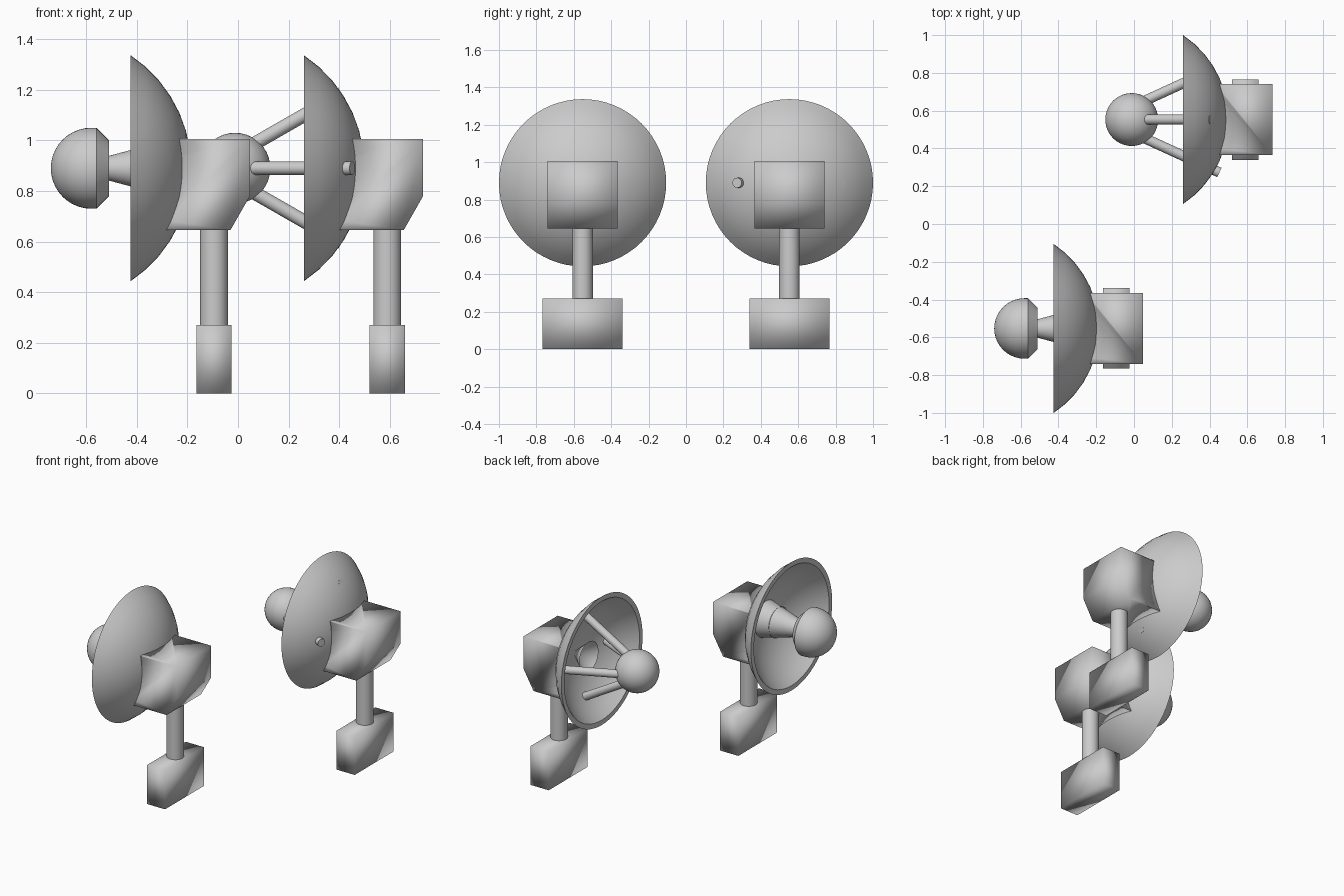
import bpy, bmesh, math
from mathutils import Vector

cube = bpy.data.objects.get("Cube")
if cube:
    bpy.data.objects.remove(cube, do_unlink=True)

grey = bpy.data.materials.new("light_grey")
grey.use_nodes = True
grey.diffuse_color = (0.6, 0.6, 0.6, 1)
grey.node_tree.nodes["Principled BSDF"].inputs["Base Color"].default_value = (0.6, 0.6, 0.6, 1)

AXIS_Z = 0.89       # height of the dish axis
RIM, DEPTH = 0.447, 0.24
SPHERE = (RIM ** 2 + DEPTH ** 2) / (2 * DEPTH)


def finish(name, bm, origin):
    bmesh.ops.recalc_face_normals(bm, faces=bm.faces)
    mesh = bpy.data.meshes.new(name)
    bm.to_mesh(mesh)
    bm.free()
    mesh.materials.append(grey)
    obj = bpy.data.objects.new(name, mesh)
    obj.location = origin
    bpy.context.collection.objects.link(obj)
    mesh.shade_smooth()
    return obj


def lathe(name, profile, origin, sides=48):
    """Spin (x, radius) points about the x axis."""
    bm = bmesh.new()
    verts = [bm.verts.new((x, 0, r)) for x, r in profile]
    edges = [bm.edges.new(pair) for pair in zip(verts, verts[1:])]
    bmesh.ops.spin(bm, geom=verts + edges, axis=(1, 0, 0), cent=(0, 0, 0),
                   angle=math.tau, steps=sides, use_duplicate=False)
    bmesh.ops.remove_doubles(bm, verts=bm.verts, dist=0.0005)
    return finish(name, bm, origin)


def sharpen(obj, degrees=35):
    obj.data.set_sharp_from_angle(angle=math.radians(degrees))


def rod(name, start, end, radius, origin, sides=20):
    start, end = Vector(start), Vector(end)
    bm = bmesh.new()
    bmesh.ops.create_cone(bm, cap_ends=True, segments=sides, radius1=radius,
                          radius2=radius, depth=(end - start).length)
    turn = (end - start).to_track_quat('Z', 'Y').to_matrix()
    bmesh.ops.rotate(bm, verts=bm.verts, matrix=turn)
    bmesh.ops.translate(bm, verts=bm.verts, vec=(start + end) / 2)
    obj = finish(name, bm, origin)
    sharpen(obj)
    return obj


def prism(name, outline, half_width, origin):
    """Extrude an (x, z) outline along y."""
    bm = bmesh.new()
    face = bm.faces.new([bm.verts.new((x, -half_width, z)) for x, z in outline])
    ext = bmesh.ops.extrude_face_region(bm, geom=[face])["geom"]
    bmesh.ops.translate(bm, vec=(0, 2 * half_width, 0),
                        verts=[v for v in ext if isinstance(v, bmesh.types.BMVert)])
    return finish(name, bm, origin)


def arc(radius, centre, edge, steps):
    """Points of a bowl section from the rim to the apex."""
    top = math.asin(edge / radius)
    return [(centre + radius * math.cos(top * (1 - i / steps)),
             radius * math.sin(top * (1 - i / steps))) for i in range(steps + 1)]


def antenna(prefix, origin):
    """Stand, housing and bowl; local x = 0 is the rim plane, z = 0 the ground."""
    ox, oy = origin
    ground, axis = Vector((ox, oy, 0)), Vector((ox, oy, AXIS_Z))

    # Stand
    prism(prefix + "_base", [(0.26, 0), (0.40, 0), (0.40, 0.27), (0.26, 0.27)], 0.213, ground)
    rod(prefix + "_post", (0.33, 0, 0.25), (0.33, 0, 0.67), 0.055, ground, 32)

    # Bowl: outer skin, flat rim, inner skin
    centre = DEPTH - SPHERE
    inner = SPHERE - 0.028
    inner_edge = math.sqrt(inner ** 2 - centre ** 2)
    skin = arc(SPHERE, centre, RIM, 7)[::-1] + arc(inner, centre, inner_edge, 7)
    sharpen(lathe(prefix + "_dish", skin, axis, 64), 40)

    # Housing, hollowed at the front to sit against the bowl
    housing = prism(prefix + "_housing", [(0.10, 0.645), (0.395, 0.645), (0.472, 0.78),
                                          (0.472, 1.005), (0.10, 1.005)], 0.188, ground)
    cutter = lathe("cutter", arc(SPHERE - 0.015, centre, SPHERE - 0.016, 16)
                   + [(centre - 0.1, SPHERE - 0.016), (centre - 0.1, 0)], axis)
    cutter.hide_render = True
    cut = housing.modifiers.new("hollow", 'BOOLEAN')
    cut.operation, cut.object, cut.solver = 'DIFFERENCE', cutter, 'EXACT'
    bpy.context.view_layer.objects.active = housing
    bpy.ops.object.modifier_apply(modifier="hollow")
    bpy.data.objects.remove(cutter, do_unlink=True)
    housing.data.shade_smooth()
    return axis


# Front antenna: domed receiver on a flared horn
front = antenna("front", (-0.425, -0.553))
dome = [(-0.155 - 0.16 * math.cos(a), 0.16 * math.sin(a))
        for a in (math.pi / 2 * i / 10 for i in range(11))]
sharpen(lathe("front_receiver", dome + [(-0.135, 0.16), (-0.085, 0.11), (-0.085, 0)], front), 40)
sharpen(lathe("front_horn", [(-0.10, 0), (-0.10, 0.045), (0.22, 0.13), (0.22, 0)], front), 40)

# Rear antenna: ball receiver held by four struts
rear = antenna("rear", (0.26, 0.553))
ball = [(-0.272 - 0.14 * math.cos(a), 0.14 * math.sin(a))
        for a in (math.pi * i / 20 for i in range(21))]
lathe("rear_receiver", ball, rear)
for side, sy, sz, reach in (("top", 0, 1, 0.15), ("bottom", 0, -1, 0.15),
                            ("left", 1, 0, 0.165), ("right", -1, 0, 0.192)):
    slope = 0.6 if sz else 0.47
    near, far = 0.215 - slope * 0.23, 0.205 + slope * reach
    if sy:
        near, far = 0.195 - slope * 0.23, 0.19 + slope * reach
    rod("rear_strut_" + side, (-0.23, sy * near, sz * near),
        (reach, sy * far, sz * far), 0.027, rear)
